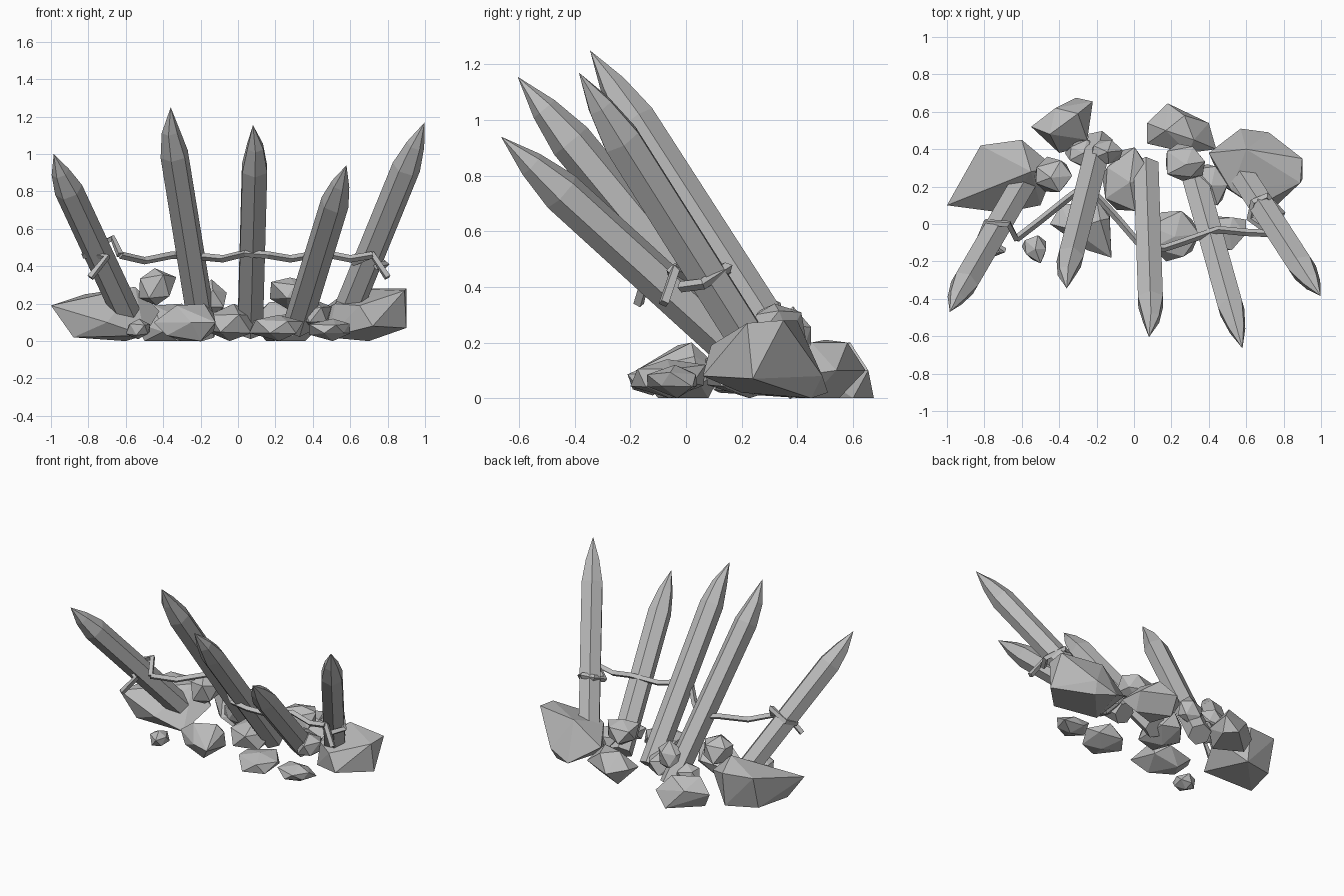
import bpy, bmesh, random
from mathutils import Vector

cube = bpy.data.objects.get("Cube")
if cube:
    bpy.data.objects.remove(cube)

grey = bpy.data.materials.new("plain grey")
grey.use_nodes = True
COLOUR = (0.5, 0.5, 0.5, 1)
grey.diffuse_color = COLOUR
grey.node_tree.nodes["Principled BSDF"].inputs["Base Color"].default_value = COLOUR


def finish(name, bm):
    bmesh.ops.recalc_face_normals(bm, faces=bm.faces)
    mesh = bpy.data.meshes.new(name)
    bm.to_mesh(mesh)
    bm.free()
    mesh.materials.append(grey)
    obj = bpy.data.objects.new(name, mesh)
    bpy.context.collection.objects.link(obj)
    return obj


def stake(name, base, tip, radius=0.077, point=0.3, skew=0):
    """Six-sided post narrowing in two steps; skew moves the body's aim in x off the tip."""
    base, tip = Vector(base), Vector(tip)
    axis = tip + Vector((skew, 0, 0)) - base
    length = axis.length
    turn = axis.to_track_quat('Z', 'Y')
    bm = bmesh.new()
    bmesh.ops.create_circle(bm, cap_ends=True, radius=radius, segments=6)
    cap = bm.faces[:]
    for height, scale in ((length - point, 1), (length - point / 2, 0.64)):
        ring = bmesh.ops.extrude_face_region(bm, geom=cap)["geom"]
        cap = [f for f in ring if isinstance(f, bmesh.types.BMFace)]
        for v in cap[0].verts:
            v.co = (v.co.x * scale, v.co.y * scale, height)
    apex = bmesh.ops.poke(bm, faces=cap)["verts"][0]
    apex.co = turn.inverted() @ (tip - base)
    obj = finish(name, bm)
    obj.location = base
    obj.rotation_euler = turn.to_euler()


def hull(name, points):
    bm = bmesh.new()
    for p in points:
        bm.verts.new(p)
    out = bmesh.ops.convex_hull(bm, input=bm.verts[:])
    spare = {v for v in out["geom_interior"] if isinstance(v, bmesh.types.BMVert)}
    bmesh.ops.delete(bm, geom=list(spare), context='VERTS')
    finish(name, bm)


def rock(name, xs, ys, zs, seed):
    """Faceted small rock fitted to its x, y and z ranges."""
    rng = random.Random(seed)
    bm = bmesh.new()
    bmesh.ops.create_icosphere(bm, subdivisions=1, radius=1)
    pts = [v.co + Vector([rng.uniform(-0.15, 0.15) for _ in range(3)]) for v in bm.verts]
    bm.free()
    for i, (lo, hi) in enumerate((xs, ys, zs)):
        a, b = min(p[i] for p in pts), max(p[i] for p in pts)
        for p in pts:
            p[i] = lo + (p[i] - a) / (b - a) * (hi - lo)
    hull(name, pts)


def rope(name, points, radius=0.02):
    curve = bpy.data.curves.new(name, 'CURVE')
    curve.dimensions = '3D'
    curve.bevel_depth = radius
    curve.bevel_resolution = 0
    curve.use_fill_caps = True
    spline = curve.splines.new('POLY')
    spline.points.add(len(points) - 1)
    for p, co in zip(spline.points, points):
        p.co = (*co, 1)
    spline.use_smooth = False
    curve.materials.append(grey)
    obj = bpy.data.objects.new(name, curve)
    bpy.context.collection.objects.link(obj)
    bpy.ops.object.select_all(action='DESELECT')
    obj.select_set(True)
    bpy.context.view_layer.objects.active = obj
    bpy.ops.object.convert(target='MESH')


# Sharpened stakes leaning forward
stake("stake_far_right", (-0.58, 0.24, 0.11), (-0.985, -0.47, 1.0), point=0.26, skew=-0.01)
stake("stake_mid_right", (-0.185, 0.435, 0.04), (-0.36, -0.345, 1.25), skew=-0.022)
stake("stake_centre", (0.065, 0.3, 0.06), (0.08, -0.605, 1.155), skew=0.015)
stake("stake_mid_left", (0.315, 0.28, 0.08), (0.58, -0.665, 0.94))
stake("stake_far_left", (0.56, 0.29, 0.1), (0.998, -0.385, 1.17))

# Rope strung between the stakes, with a wrap and loose end on each outer one
rope("rope", [
    (-0.63, -0.08, 0.46), (-0.5, 0.02, 0.43), (-0.35, 0.14, 0.46),
    (-0.26, 0.21, 0.46), (-0.18, 0.13, 0.45), (-0.08, 0.02, 0.44),
    (0.04, -0.12, 0.47), (0.16, -0.13, 0.46), (0.28, -0.09, 0.44),
    (0.45, -0.03, 0.47), (0.6, -0.045, 0.44), (0.72, -0.05, 0.46)])
rope("rope_wrap_right", [
    (-0.79, -0.17, 0.34), (-0.7, -0.14, 0.45), (-0.82, -0.06, 0.46),
    (-0.79, 0.01, 0.49), (-0.67, 0.0, 0.55), (-0.63, -0.08, 0.46)])
rope("rope_wrap_left", [
    (0.8, -0.08, 0.34), (0.72, -0.04, 0.46), (0.62, 0.03, 0.42),
    (0.64, 0.12, 0.46), (0.71, 0.15, 0.47), (0.79, 0.06, 0.41),
    (0.74, -0.02, 0.4)])

# Two large boulders
hull("boulder_right", [
    (-1, 0.1, 0.19), (-0.88, 0.12, 0.02), (-0.82, 0.42, 0.25),
    (-0.6, 0.45, 0.24), (-0.55, 0.28, 0.29), (-0.42, 0.3, 0.16),
    (-0.5, 0.1, 0.03), (-0.7, 0.06, 0.1), (-0.6, 0.42, 0), (-0.82, 0.36, 0.02)])
hull("boulder_left", [
    (0.4, 0.38, 0.13), (0.57, 0.51, 0.02), (0.72, 0.49, 0.08),
    (0.9, 0.35, 0.28), (0.89, 0.22, 0.27), (0.9, 0.24, 0.07),
    (0.72, 0.06, 0.08), (0.48, 0.2, 0.02), (0.6, 0.4, 0.28),
    (0.65, 0.09, 0.19), (0.52, 0.18, 0.2), (0.7, 0.45, 0)])

# Mid-sized rocks behind and in front
hull("rock_back_right", [
    (-0.55, 0.52, 0.1), (-0.42, 0.62, 0.13), (-0.31, 0.675, 0), (-0.22, 0.655, 0.1),
    (-0.25, 0.45, 0.1), (-0.4, 0.38, 0.05), (-0.3, 0.59, 0.2), (-0.45, 0.48, 0.19),
    (-0.5, 0.5, 0), (-0.24, 0.6, 0), (-0.32, 0.4, 0)])
hull("rock_back_left", [
    (0.07, 0.54, 0.12), (0.18, 0.645, 0.1), (0.4, 0.54, 0.1), (0.44, 0.4, 0.08),
    (0.29, 0.38, 0.15), (0.07, 0.43, 0.1), (0.27, 0.58, 0.2), (0.17, 0.5, 0.21),
    (0.32, 0.45, 0.2), (0.15, 0.55, 0), (0.36, 0.45, 0), (0.2, 0.4, 0)])
hull("rock_front_right", [
    (-0.45, 0, 0.1), (-0.39, 0.1, 0.08), (-0.33, -0.03, 0.19), (-0.18, 0.02, 0.2),
    (-0.12, -0.18, 0.1), (-0.13, 0.03, 0.15), (-0.2, 0.13, 0.1), (-0.38, -0.05, 0.03),
    (-0.2, -0.1, 0), (-0.3, 0.08, 0), (-0.13, 0.05, 0.05), (-0.25, -0.14, 0.1)])

# Smaller rocks: loose ones, then those packed around the stake feet
ROCKS = {
    "rock_front_left": ((0.06, 0.35), (-0.2, 0.07), (0, 0.14)),
    "pebble_right": ((-0.6, -0.47), (-0.21, -0.06), (0.01, 0.12)),
    "pebble_left": ((0.38, 0.6), (-0.14, 0.04), (0, 0.12)),
    "rock_centre": ((-0.17, 0.1), (0.07, 0.41), (0, 0.2)),
    "rock_foot_right": ((-0.37, -0.2), (0.3, 0.45), (0.04, 0.2)),
    "rock_foot_centre": ((-0.23, -0.06), (0.31, 0.45), (0.12, 0.33)),
    "rock_foot_left": ((0.33, 0.5), (0.1, 0.32), (0.06, 0.22)),
    "rock_stacked_right": ((-0.53, -0.33), (0.17, 0.36), (0.19, 0.39)),
    "rock_stacked_left": ((0.17, 0.38), (0.23, 0.43), (0.17, 0.34)),
}
for seed, (name, ranges) in enumerate(ROCKS.items()):
    rock(name, *ranges, seed)
